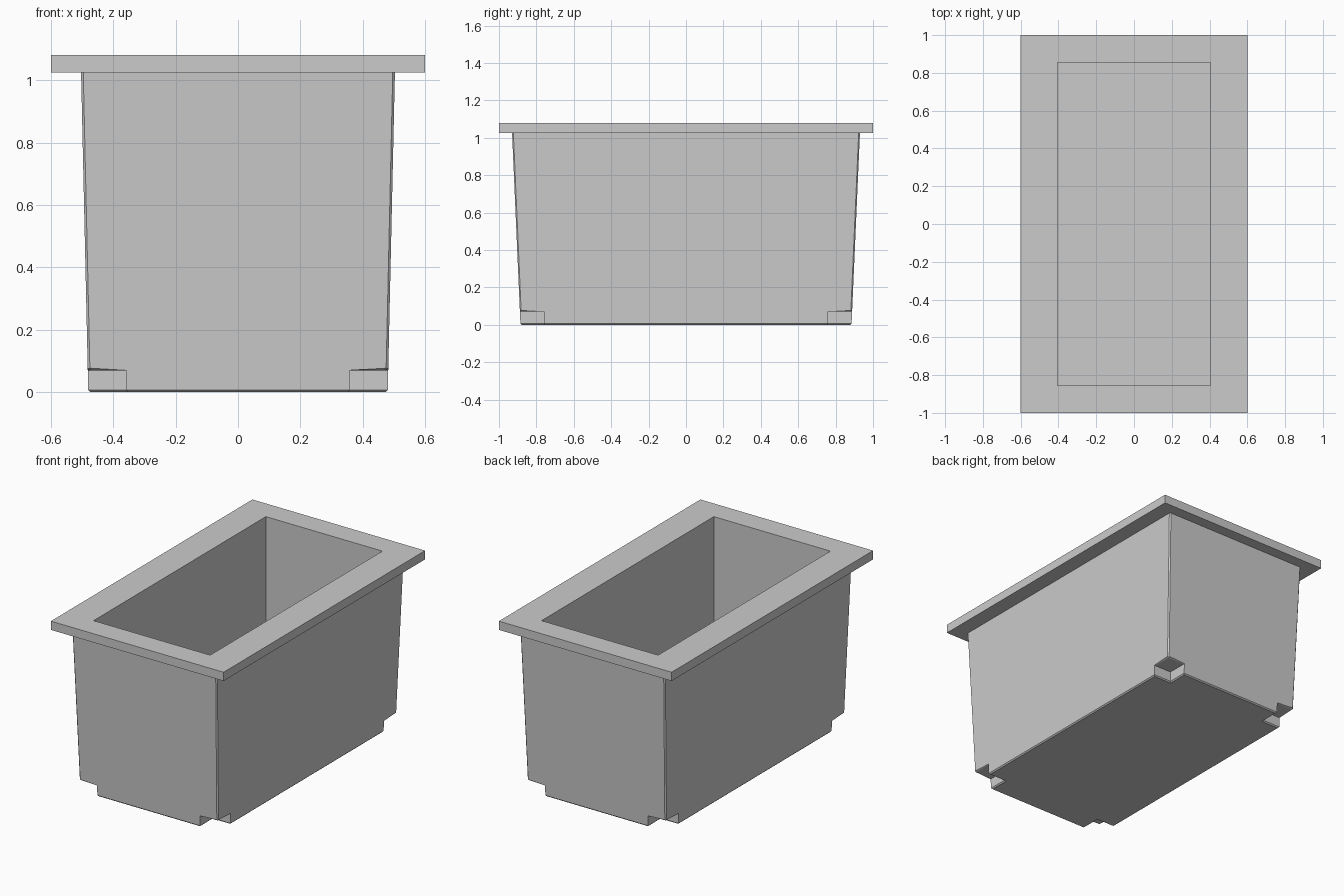
import bpy, bmesh

if "Cube" in bpy.data.objects:
    bpy.data.objects.remove(bpy.data.objects["Cube"])

RIM_BOTTOM, RIM_TOP = 1.025, 1.08
NOTCH_H, FLOOR = 0.07, 0.10


def block(name, z0, z1, lower, upper=None, centre=(0, 0)):
    """Box with independent half sizes at the bottom and top."""
    upper = upper or lower
    bm = bmesh.new()
    bmesh.ops.create_cube(bm, size=2)
    for v in bm.verts:
        half, z = (upper, z1) if v.co.z > 0 else (lower, z0)
        v.co = (centre[0] + v.co.x * half[0], centre[1] + v.co.y * half[1], z)
    mesh = bpy.data.meshes.new(name)
    bm.to_mesh(mesh)
    bm.free()
    obj = bpy.data.objects.new(name, mesh)
    bpy.context.collection.objects.link(obj)
    return obj


def cut(obj, cutter):
    mod = obj.modifiers.new("cut", 'BOOLEAN')
    mod.operation, mod.solver, mod.object = 'DIFFERENCE', 'EXACT', cutter
    bpy.context.view_layer.objects.active = obj
    bpy.ops.object.modifier_apply(modifier=mod.name)


# Tapered body with a foot notch at each bottom corner
body = block("planter_body", 0, RIM_BOTTOM, (0.48, 0.885), (0.503, 0.93))
for sx in (-1, 1):
    for sy in (-1, 1):
        notch = block("notch_cutter", -0.1, NOTCH_H, (0.1725, 0.17),
                      centre=(sx * 0.53, sy * 0.93))
        cut(body, notch)
        bpy.data.objects.remove(notch)

# Small chamfer on the outer corners and lower edges
bm = bmesh.new()
bm.from_mesh(body.data)
bm.normal_update()
edges = []
for e in bm.edges:
    zs = sorted(v.co.z for v in e.verts)
    at_top = zs[0] > RIM_BOTTOM - 0.01
    foot_vertical = zs[0] < 0.01 and zs[1] > 0.05
    if e.is_convex and not at_top and not foot_vertical and e.calc_face_angle(0) > 0.5:
        edges.append(e)
bmesh.ops.bevel(bm, geom=edges, offset=0.007, offset_type='OFFSET',
                segments=1, affect='EDGES', clamp_overlap=True)
bm.to_mesh(body.data)
bm.free()

# Overhanging flat rim
rim = block("planter_rim", RIM_BOTTOM, RIM_TOP, (0.6, 1.0))

# Straight-walled cavity through rim and body
cavity = block("cavity_cutter", FLOOR, 1.3, (0.405, 0.855))
cut(body, cavity)
cut(rim, cavity)
bpy.data.objects.remove(cavity)

# Drop the hidden body top that sits against the rim
bm = bmesh.new()
bm.from_mesh(body.data)
hidden = [f for f in bm.faces if all(v.co.z > RIM_BOTTOM - 0.001 for v in f.verts)]
bmesh.ops.delete(bm, geom=hidden, context='FACES')
bm.to_mesh(body.data)
bm.free()
